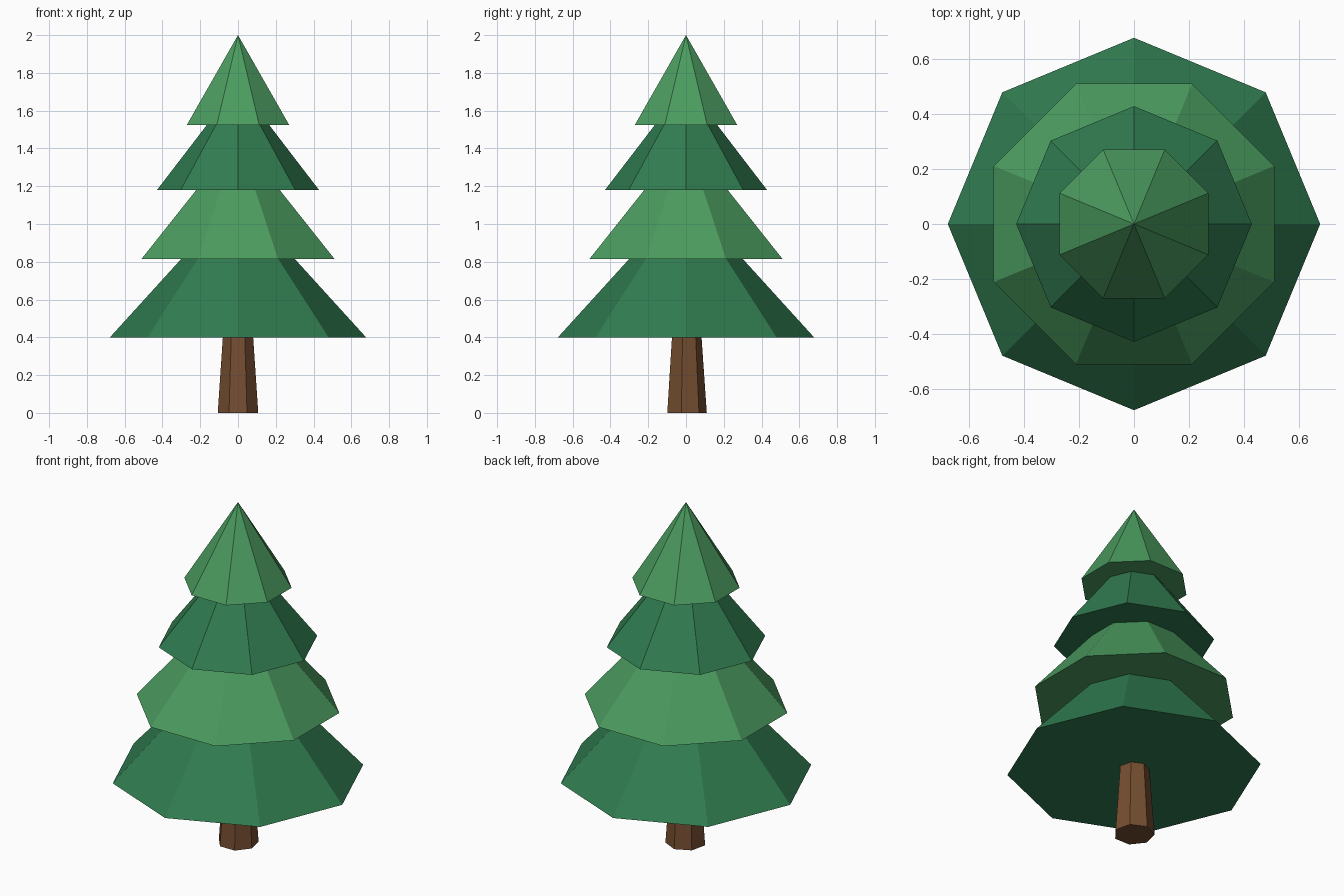
import bpy
import bmesh
from math import sin, cos, pi

cube = bpy.data.objects.get("Cube")
if cube:
    bpy.data.objects.remove(cube, do_unlink=True)


def material(name, rgb):
    mat = bpy.data.materials.new(name)
    mat.use_nodes = True
    mat.diffuse_color = (*rgb, 1)
    mat.node_tree.nodes["Principled BSDF"].inputs["Base Color"].default_value = (*rgb, 1)
    return mat


light_green = material("light green", (0.07, 0.33, 0.115))
dark_green = material("dark green", (0.03, 0.2, 0.08))
brown = material("bark brown", (0.175, 0.075, 0.03))


def tapered_prism(name, mat, sides, start, z0, r0, z1, r1):
    """Closed flat-sided taper; a zero top radius makes a point."""
    bm = bmesh.new()

    def ring(z, r):
        angles = [start + 2 * pi * i / sides for i in range(sides)]
        return [bm.verts.new((r * cos(a), r * sin(a), z)) for a in angles]

    base = ring(z0, r0)
    bm.faces.new(base[::-1])
    if r1:
        top = ring(z1, r1)
        bm.faces.new(top)
    else:
        top = [bm.verts.new((0, 0, z1))] * sides
    for i in range(sides):
        j = (i + 1) % sides
        corners = [base[i], base[j], top[j]]
        if r1:
            corners.append(top[i])
        bm.faces.new(corners)
    mesh = bpy.data.meshes.new(name)
    bm.to_mesh(mesh)
    bm.free()
    mesh.materials.append(mat)
    obj = bpy.data.objects.new(name, mesh)
    bpy.context.collection.objects.link(obj)
    return obj


# Seven-sided trunk, one corner to the back
tapered_prism("trunk", brown, 7, pi / 2, 0, 0.11, 0.42, 0.081)

# Octagonal foliage tiers, every other one turned by half a side
tiers = [
    ("bottom_foliage", dark_green, 0.40, 0.678, 0.86, 0.26),
    ("lower_foliage", light_green, 0.815, 0.553, 1.22, 0.205),
    ("upper_foliage", dark_green, 1.18, 0.429, 1.57, 0.13),
    ("top_foliage", light_green, 1.525, 0.293, 2.0, 0),
]
for i, (name, mat, z0, r0, z1, r1) in enumerate(tiers):
    tapered_prism(name, mat, 8, (i % 2) * pi / 8, z0, r0, z1, r1)
